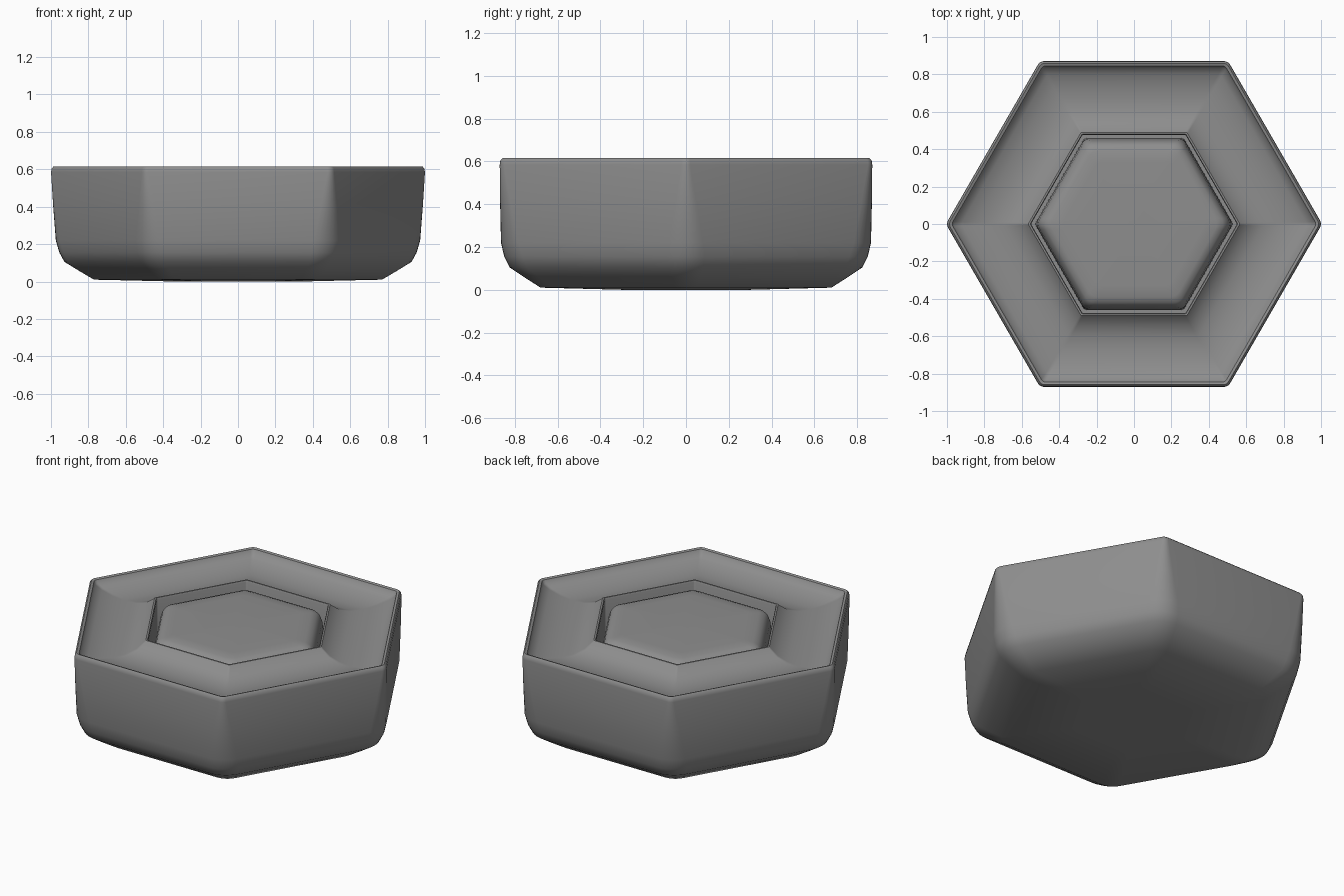
import bpy, bmesh
from math import cos, sin, radians

old = bpy.data.objects.get("Cube")
if old:
    bpy.data.objects.remove(old)

grey = bpy.data.materials.new("mid_grey")
grey.use_nodes = True
colour = (0.27, 0.27, 0.27, 1)
grey.diffuse_color = colour
bsdf = grey.node_tree.nodes["Principled BSDF"]
bsdf.inputs["Base Color"].default_value = colour
bsdf.inputs["Roughness"].default_value = 0.7

ARC = 6  # steps around each rounded corner


def hex_ring(bm, apothem, z, rounding):
    """One hexagonal loop with rounded corners, points facing left and right."""
    centre = (apothem - rounding) / cos(radians(30))
    ring = []
    for corner in range(6):
        a = radians(60 * corner)
        for i in range(ARC + 1):
            b = a + radians(-30 + 60 * i / ARC)
            ring.append(bm.verts.new((centre * cos(a) + rounding * cos(b),
                                      centre * sin(a) + rounding * sin(b), z)))
    return ring


def hex_loft(name, profile, crease=40):
    """Skin a stack of hexagonal loops and cap both ends."""
    bm = bmesh.new()
    rings = [hex_ring(bm, *row) for row in profile]
    for low, high in zip(rings, rings[1:]):
        for i in range(len(low)):
            j = (i + 1) % len(low)
            bm.faces.new((low[i], low[j], high[j], high[i]))
    bm.faces.new(rings[0][::-1])
    bm.faces.new(rings[-1])
    bmesh.ops.recalc_face_normals(bm, faces=bm.faces)
    mesh = bpy.data.meshes.new(name)
    bm.to_mesh(mesh)
    bm.free()
    mesh.materials.append(grey)
    ob = bpy.data.objects.new(name, mesh)
    bpy.context.collection.objects.link(ob)
    bpy.ops.object.select_all(action='DESELECT')
    ob.select_set(True)
    bpy.context.view_layer.objects.active = ob
    bpy.ops.object.shade_smooth_by_angle(angle=radians(crease))


# Outer wall, rim, shallow channel and central well: apothem, height, rounding
hex_loft("bowl_shell", [
    (0.30, 0.0, 0.06), (0.68, 0.01, 0.1), (0.752, 0.056, 0.13),
    (0.825, 0.105, 0.16), (0.85, 0.155, 0.17), (0.865, 0.22, 0.16),
    (0.869, 0.40, 0.1), (0.871, 0.585, 0.04), (0.868, 0.605, 0.04),
    (0.859, 0.615, 0.035), (0.845, 0.61, 0.03), (0.835, 0.59, 0.025),
    (0.80, 0.57, 0.02), (0.74, 0.552, 0.02), (0.67, 0.544, 0.02),
    (0.60, 0.549, 0.02), (0.54, 0.569, 0.015), (0.498, 0.604, 0.012),
    (0.49, 0.613, 0.012), (0.481, 0.613, 0.012), (0.477, 0.604, 0.012),
    (0.477, 0.30, 0.012)])

# Raised cushion nearly filling the well
hex_loft("inner_cushion", [
    (0.46, 0.28, 0.03), (0.457, 0.47, 0.05), (0.45, 0.53, 0.06),
    (0.438, 0.565, 0.06), (0.42, 0.587, 0.06), (0.39, 0.598, 0.06),
    (0.33, 0.602, 0.05), (0.03, 0.604, 0.01)], 50)
